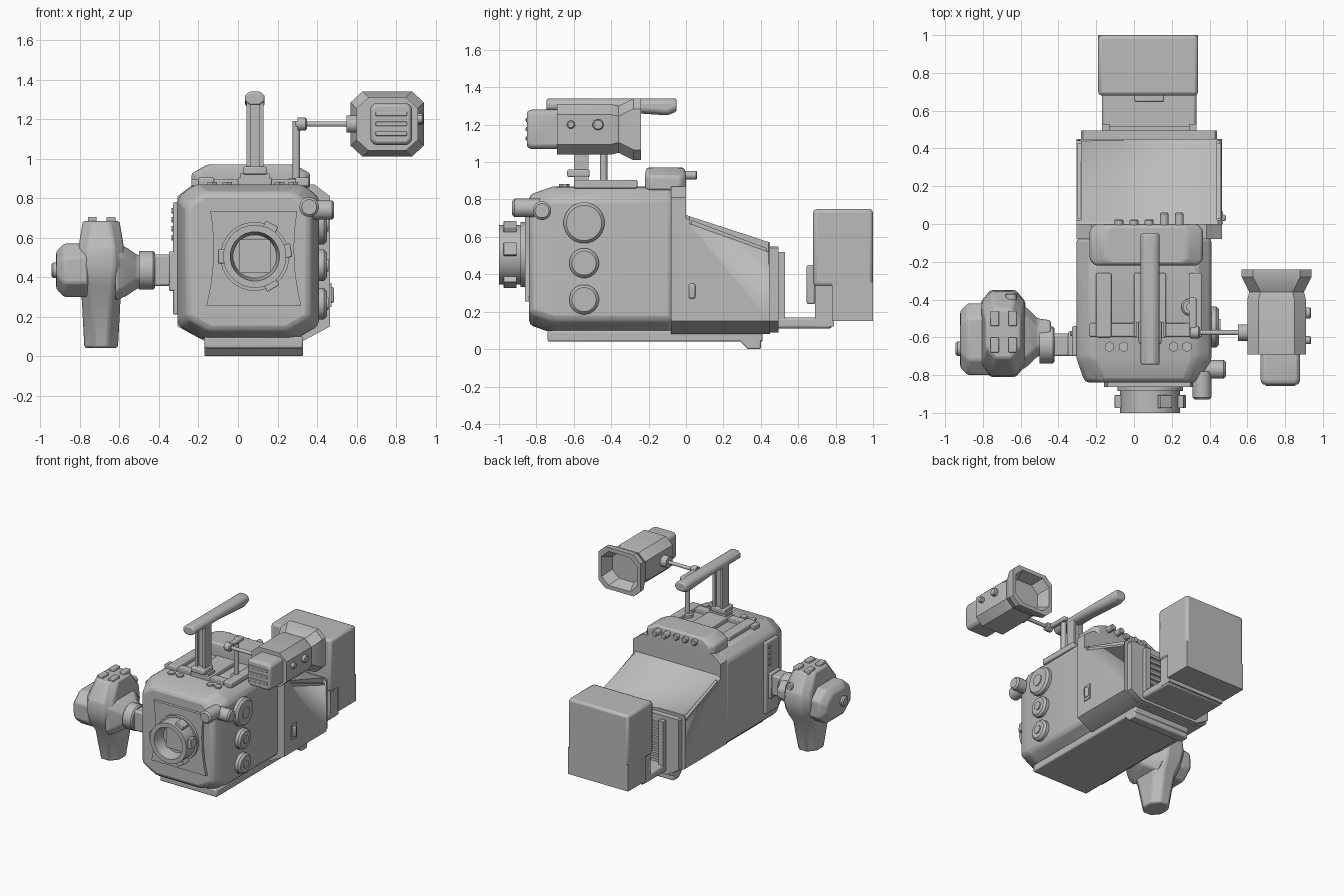
import bpy, bmesh, math
from mathutils import Vector

if "Cube" in bpy.data.objects:
    bpy.data.objects.remove(bpy.data.objects["Cube"])

GREY = (.5, .5, .5, 1)
mat = bpy.data.materials.new("neutral grey")
mat.use_nodes = True
mat.diffuse_color = GREY
mat.node_tree.nodes["Principled BSDF"].inputs["Base Color"].default_value = GREY

# Shared widths along x
SHELL, HOUSING, CORE, BATTERY = (-.305, .41), (-.305, .465), (-.17, .33), (-.19, .34)


def place(axis, pos, u, v):
    return {"x": (pos, u, v), "y": (u, pos, v), "z": (u, v, pos)}[axis]


def finish(name, bm, bevel=0):
    bmesh.ops.remove_doubles(bm, verts=bm.verts, dist=.00001)
    bmesh.ops.recalc_face_normals(bm, faces=bm.faces)
    mesh = bpy.data.meshes.new(name)
    bm.to_mesh(mesh)
    bm.free()
    mesh.materials.append(mat)
    obj = bpy.data.objects.new(name, mesh)
    bpy.context.collection.objects.link(obj)
    bpy.ops.object.select_all(action="DESELECT")
    obj.select_set(True)
    bpy.context.view_layer.objects.active = obj
    bpy.ops.object.shade_smooth_by_angle(angle=math.radians(32))
    if bevel:
        mod = obj.modifiers.new("soft edges", "BEVEL")
        mod.width, mod.segments = bevel, 2
        mod.limit_method, mod.angle_limit = "ANGLE", math.radians(25)
    return obj


def bridge(bm, rings, cap=True):
    for a, b in zip(rings, rings[1:]):
        for i in range(len(a)):
            j = (i + 1) % len(a)
            bm.faces.new((a[i], a[j], b[j], b[i]))
    if cap:
        bm.faces.new(rings[0])
        bm.faces.new(rings[-1])


def loft(name, axis, u, v, steps, low=(0, 0), high=None, taper=(1, 1), bevel=0):
    """Chamfered rectangle swept along an axis; steps are (position, growth)."""
    bm = bmesh.new()
    (a, b), (c, d) = low, high or low
    rings = []
    for pos, grow in steps:
        left, right = u[0] - grow * taper[0], u[1] + grow * taper[0]
        bottom, top = v[0] - grow * taper[1], v[1] + grow * taper[1]
        outline = [(left + a, bottom), (right - a, bottom), (right, bottom + b), (right, top - d),
                   (right - c, top), (left + c, top), (left, top - d), (left, bottom + b)]
        rings.append([bm.verts.new(place(axis, pos, p, q)) for p, q in outline])
    bridge(bm, rings)
    return finish(name, bm, bevel)


def box(name, x, y, z, bevel=0):
    return loft(name, "z", x, y, [(height, 0) for height in z], bevel=bevel)


def lathe(name, axis, centre, profile, sides=20):
    """Profile of (radius, position) turned around an axis."""
    bm = bmesh.new()
    turns = [math.tau * (i + .5) / sides for i in range(sides)]
    rings = [[bm.verts.new(place(axis, pos, centre[0] + radius * math.cos(t),
                                 centre[1] + radius * math.sin(t))) for t in turns]
             for radius, pos in profile]
    bridge(bm, rings, cap=False)
    return finish(name, bm)


def disc(name, axis, centre, radius, start, end, sides=16, edge=0):
    """Capped cylinder whose end rim is chamfered by edge."""
    shoulder = end - math.copysign(edge, end - start)
    profile = [(0, start), (radius, start), (radius, shoulder), (radius - edge, end), (0, end)]
    return lathe(name, axis, centre, profile, sides)


def nudge(obj, where, offset):
    for vertex in obj.data.vertices:
        if where(vertex.co):
            vertex.co += Vector(offset)
    obj.data.update()
    return obj


def slope_back(obj):
    return nudge(obj, lambda p: p.y > .4 and p.z > .4, (0, 0, -.15))


# Main body: soft-edged front shell, shoulder, and housing with a sloping top
loft("front_shell", "y", SHELL, (.085, .87), [(-.84, -.045), (-.71, 0), (-.07, 0)],
     low=(.12, .07), high=(.085, .065), bevel=.025)
loft("shoulder", "y", HOUSING, (.08, .87), [(-.08, 0), (0, 0)], low=(.13, .07), high=(.08, .06))
housing = slope_back(loft("rear_housing", "y", HOUSING, (.08, .72), [(-.01, 0), (.45, 0)],
                          low=(.13, .07), high=(.02, .02)))

# Recessed rails along both edges of the slope
for side, base, outward in (("left", .44, 1), ("right", -.28, -1)):
    cutter = slope_back(box("groove_cutter", (base, base + outward * .06), (.02, .44), (.67, .8)))
    cutter.hide_render = True
    groove = housing.modifiers.new("groove", "BOOLEAN")
    groove.operation, groove.object = "DIFFERENCE", cutter
    bpy.context.view_layer.objects.active = housing
    bpy.ops.object.modifier_apply(modifier=groove.name)
    bpy.data.objects.remove(cutter)
    slope_back(box(side + "_groove_rail", (base, base + outward * .02), (.03, .43), (.66, .69)))

# Rear flange and stepped base
loft("rear_flange", "y", (-.28, .44), (.09, .55), [(.44, 0), (.495, 0)], low=(.1, .06), high=(.01, .01))
box("base_plate", CORE, (-.74, .41), (.04, .1), bevel=.01)
heel = box("base_heel", CORE, (.24, .4), (0, .09), bevel=.008)
nudge(heel, lambda p: p.y < .3 and p.z < .01, (0, .09, 0))

# Louvred back with a tray carrying the battery
for side, x in (("right", CORE[0]), ("left", CORE[1] - .04)):
    box(side + "_vent_frame", (x, x + .04), (.48, .53), (.16, .52))
for i in range(7):
    z = .2 + i * .045
    box("vent_louvre", CORE, (.48, .515), (z, z + .02))
box("battery_tray", CORE, (.48, .78), (.11, .17), bevel=.015)
box("tray_riser", CORE, (.69, .79), (.12, .34))
box("battery_catch", (0, .16), (.645, .69), (.24, .45), bevel=.01)
box("battery_lower", BATTERY, (.78, 1), (.15, .36))
box("battery", BATTERY, (.68, 1), (.335, .75), bevel=.02)

# Lens plate with waisted sides
bm = bmesh.new()
heights = [i / 4 - 1 for i in range(9)]
right_side = [(.205 + .025 * t * t - .01 * t, .24 * t) for t in heights]
outline = right_side + [(-x, z) for x, z in reversed(right_side)]
bridge(bm, [[bm.verts.new((.08 + x, y, .495 + z)) for x, z in outline] for y in (-.82, -.862)])
finish("lens_plate", bm)

# Open lens mount with locking tabs, and front knobs
LENS = (.085, .505)
disc("mount_flange", "y", LENS, .175, -.85, -.885, sides=24)
lathe("lens_mount", "y", LENS, [(.16, -.85), (.16, -1), (.125, -1), (.11, -.9), (0, -.9)], sides=24)
box("sensor", (.005, .165), (-.91, -.89), (.42, .59))
for angle in (10, 62, 180, 300):
    tab = box("mount_tab", (.145, .187), (-.975, -.905), (-.035, .035), bevel=.004)
    tab.rotation_euler.y = -math.radians(angle)
    tab.location = (LENS[0], 0, LENS[1])
disc("front_knob", "y", (.36, .755), .05, -.78, -.93, edge=.012)
disc("corner_knob", "x", (-.77, .74), .05, .37, .487, edge=.012)

# Side dials, latch and control strip
for name, z, radius in (("upper", .675, .11), ("middle", .46, .08), ("lower", .265, .08)):
    disc(name + "_dial", "x", (-.545, z), radius, .4, .45, sides=20, edge=.015)
    disc(name + "_dial_cap", "x", (-.545, z), radius * .4, .4, .457)
box("latch_frame", (.45, .472), (0, .065), (.25, .37))
box("latch", (.45, .487), (.015, .05), (.27, .35), bevel=.01)
box("control_strip", (-.328, -.29), (-.7, -.54), (.21, .78), bevel=.008)
for i in range(4):
    disc("strip_button", "x", (-.58, .6 + i * .045), .014, -.31, -.337, sides=10)

# Top deck: rear hump, rails, cross bar and fasteners
loft("deck_hump", "z", (-.235, .365), (-.22, 0), [(.85, 0), (.925, 0), (.97, -.08)],
     low=(.03, .03), taper=(1, .1), bevel=.012)
for x, width in ((-.2, .08), (0, .17), (.29, .07)):
    box("deck_rail", (x, x + width), (-.6, -.26), (.86, .905), bevel=.008)
box("deck_cross_bar", (-.235, .34), (-.595, -.525), (.86, .895), bevel=.005)
for x in (-.13, -.055, .21, .28):
    disc("front_deck_screw", "z", (x, -.65), .028, .86, .882, sides=6)
for y in (-.31, -.415):
    disc("side_deck_screw", "z", (-.165, y), .028, .86, .882, sides=6)
for i in range(5):
    reach = .025 if i < 3 else .06
    disc("rear_socket", "y", (i * .08 - .08, .93), .024, -.02, reach, sides=12, edge=.006)

# Top handle on its twin-plate post
handle = loft("handle_bar", "y", (.035, .135), (1.27, 1.34), [(-.745, 0), (-.4, 0), (-.13, 0), (-.05, 0)],
              low=(.025, .02), bevel=.01)
nudge(handle, lambda p: -.2 < p.y < -.1 and p.z < 1.3, (0, .03, -.02))
box("handle_base", (.025, .145), (-.635, -.515), (.92, .96), bevel=.008)
box("handle_foot", (.01, .16), (-.6, -.52), (.87, .925))
for x in (.042, .108):
    box("handle_post", (x, x + .022), (-.6, -.52), (.95, 1.29))
box("handle_post_web", (.06, .11), (-.58, -.54), (.95, 1.29))

# Articulated viewfinder arm
UPRIGHT, PIVOT = (.295, -.44), (-.575, 1.175)
disc("arm_foot", "z", UPRIGHT, .045, .86, .9, edge=.01)
disc("arm_upright", "z", UPRIGHT, .02, .87, 1.19, sides=12)
box("arm_reach", (.29, .33), (-.6, -.39), (1.16, 1.19), bevel=.008)
disc("arm_joint", "x", PIVOT, .033, .3, .35, sides=12, edge=.008)
disc("arm_rod", "x", PIVOT, .014, .33, .6, sides=12)
disc("arm_collar", "x", PIVOT, .045, .55, .62, sides=12, edge=.008)

# Viewfinder with ribbed front and hollow flared eyecup
loft("viewfinder_body", "y", (.6, .91), (1.04, 1.31),
     [(-.69, 0), (-.4, 0), (-.36, -.01), (-.28, .03), (-.24, .03), (-.24, 0), (-.33, -.03)], low=(.06, .055))
loft("viewfinder_nose", "y", (.67, .88), (1.07, 1.28), [(-.85, -.01), (-.83, 0), (-.68, 0)],
     low=(.02, .02), bevel=.008)
for i in range(3):
    z = 1.115 + i * .05
    box("nose_rib", (.695, .855), (-.857, -.845), (z, z + .022), bevel=.004)
for y, radius in ((-.615, .022), (-.47, .03)):
    disc("viewfinder_knob", "x", (y, 1.2), radius, .9, .938, sides=12, edge=.006)

# Side grip: sculpted handle, hand pod, tapering neck and rosette arm
loft("grip_handle", "z", (-.81, -.575), (-.81, -.35),
     [(.042, -.13), (.28, -.08), (.36, -.03), (.46, 0), (.55, -.01), (.685, -.1)],
     low=(.05, .06), taper=(.25, 1), bevel=.012)
loft("grip_pod", "x", (-.8, -.42), (.3, .57), [(-.92, -.04), (-.88, 0), (-.76, 0)],
     low=(.08, .07), bevel=.012)
loft("grip_neck", "x", (-.79, -.41), (.28, .575), [(-.62, 0), (-.56, -.04), (-.51, -.09), (-.44, -.1)],
     low=(.05, .05), taper=(1, .7), bevel=.012)
disc("grip_end_knob", "x", (-.66, .435), .04, -.9, -.945, edge=.01)
disc("grip_rosette", "x", (-.64, .435), .1, -.5, -.42, edge=.01)
box("grip_arm", (-.43, -.34), (-.7, -.58), (.355, .515), bevel=.012)
box("grip_bracket", (-.35, -.3), (-.7, -.57), (.33, .53), bevel=.008)
for x in (-.76, -.665):
    for y in (-.68, -.54):
        box("grip_button", (x, x + .045), (y, y + .08), (.67, .705), bevel=.006)
disc("grip_thumb_button", "y", (-.65, .58), .03, -.42, -.365, sides=12, edge=.008)
